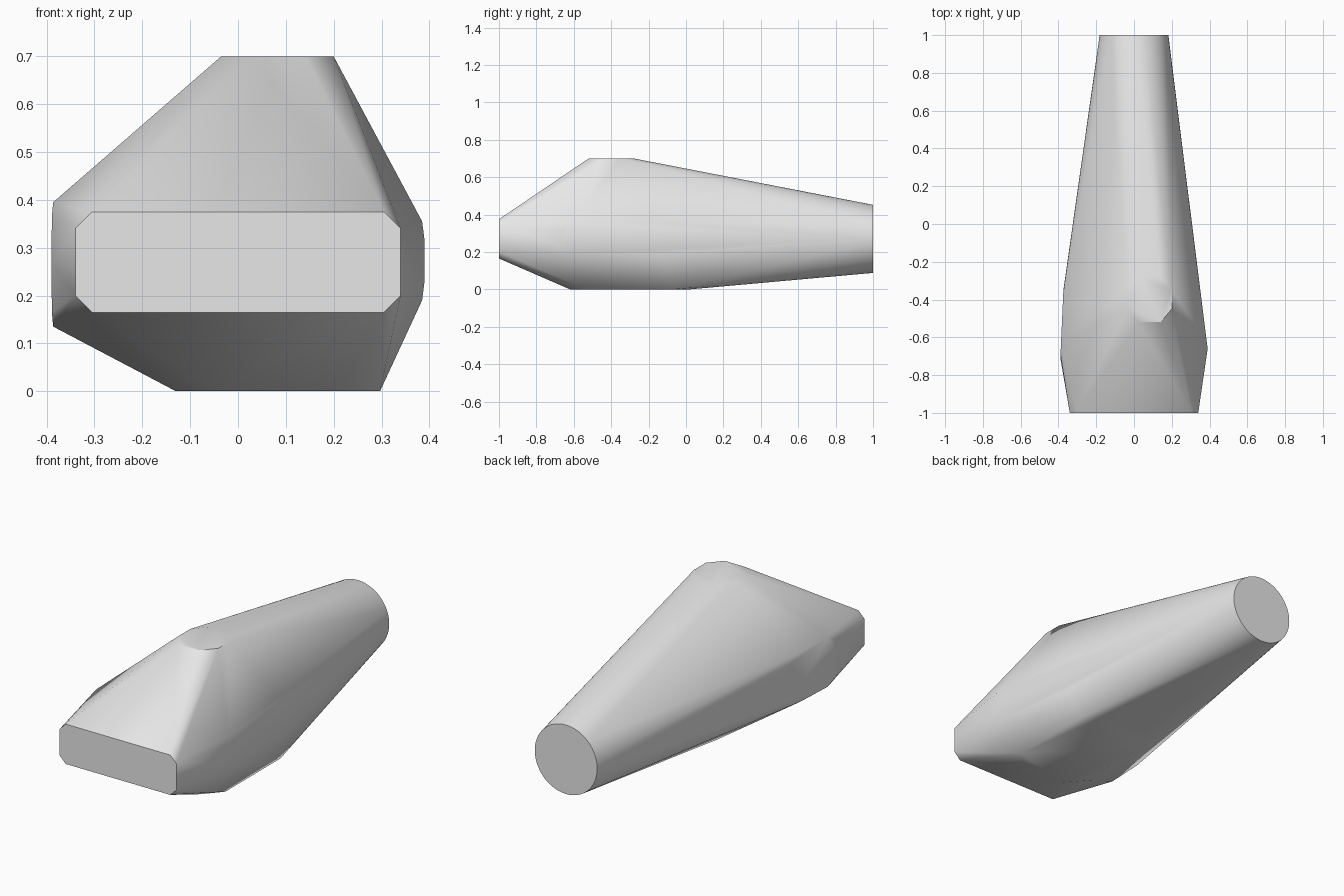
import bpy, bmesh, math

cube = bpy.data.objects.get("Cube")
if cube:
    bpy.data.objects.remove(cube, do_unlink=True)


def octagon(u0, u1, v0, v1, cu, cv):
    """Rectangle outline with cut corners."""
    return [(u0 + cu, v0), (u1 - cu, v0), (u1, v0 + cv), (u1, v1 - cv),
            (u1 - cu, v1), (u0 + cu, v1), (u0, v1 - cv), (u0, v0 + cv)]


def ring(u, v, ru, rv, count):
    """Ellipse outline."""
    steps = [math.tau * i / count for i in range(count)]
    return [(u + ru * math.cos(a), v + rv * math.sin(a)) for a in steps]


points = []
# Rear round end
points += [(x, 1, z) for x, z in ring(0, 0.27, 0.182, 0.182, 64)]
# Front end plate
points += [(x, -1, z) for x, z in octagon(-0.34, 0.34, 0.165, 0.375, 0.035, 0.035)]
# Top plate
points += [(x, y, 0.7) for x, y in octagon(-0.035, 0.2, -0.52, -0.28, 0.06, 0.07)]
# Bottom plate
points += [(x, y, 0) for x, y in octagon(-0.13, 0.297, -0.62, 0.02, 0.08, 0.09)]
# Left side plate, slanting inward to the rear
points += [(0.39 - 0.127 * (y + 0.66), y, z)
           for y, z in octagon(-0.66, -0.1, 0.19, 0.355, 0.04, 0.04)]
# Right side plate, rounded and slanting inward to the rear
points += [(-0.39 + 0.045 * (y + 0.71), y, z)
           for y, z in octagon(-0.69, -0.36, 0.135, 0.395, 0.06, 0.03)
           + ring(-0.53, 0.265, 0.18, 0.125, 24)]

# Skin stretched over the plates
bm = bmesh.new()
for p in points:
    bm.verts.new(p)
hull = bmesh.ops.convex_hull(bm, input=bm.verts[:])
spare = [v for v in bm.verts if not v.link_faces]
bmesh.ops.delete(bm, geom=spare, context='VERTS')
bmesh.ops.remove_doubles(bm, verts=bm.verts[:], dist=0.001)
bmesh.ops.dissolve_limit(bm, angle_limit=math.radians(0.5),
                         verts=bm.verts[:], edges=bm.edges[:])
bmesh.ops.recalc_face_normals(bm, faces=bm.faces[:])

mesh = bpy.data.meshes.new("tapered_body")
bm.to_mesh(mesh)
bm.free()
body = bpy.data.objects.new("tapered_body", mesh)
bpy.context.collection.objects.link(body)

# Plain grey finish
grey = bpy.data.materials.new("light_grey")
grey.use_nodes = True
colour = (0.8, 0.8, 0.8, 1)
grey.diffuse_color = colour
grey.node_tree.nodes["Principled BSDF"].inputs["Base Color"].default_value = colour
mesh.materials.append(grey)

bpy.ops.object.select_all(action='DESELECT')
body.select_set(True)
bpy.context.view_layer.objects.active = body
bpy.ops.object.shade_smooth_by_angle(angle=math.radians(30))
